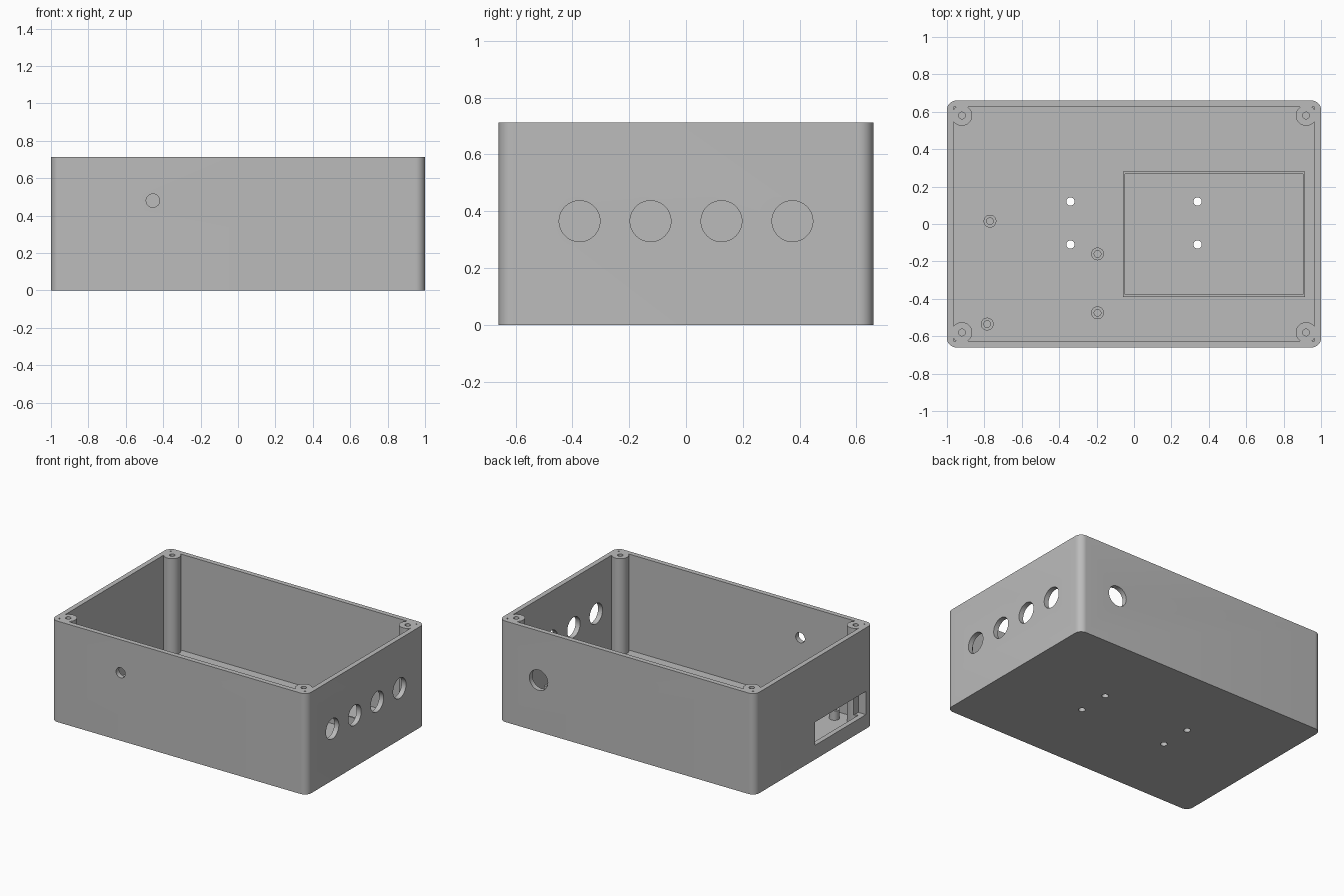
import bpy
import math
from math import pi

cube = bpy.data.objects.get("Cube")
if cube:
    bpy.data.objects.remove(cube, do_unlink=True)

LENGTH, WIDTH, HEIGHT = 2.0, 1.32, 0.713
WALL, FLOOR, CORNER = 0.035, 0.035, 0.05

grey = bpy.data.materials.new("light grey plastic")
grey.use_nodes = True
colour = (0.5, 0.5, 0.5, 1)
grey.diffuse_color = colour
grey.node_tree.nodes["Principled BSDF"].inputs["Base Color"].default_value = colour


def box(name, x, y, z):
    """Box spanning the given (low, high) ranges."""
    spans = (x, y, z)
    bpy.ops.mesh.primitive_cube_add(size=1, location=[(a + b) / 2 for a, b in spans])
    ob = bpy.context.object
    ob.name = name
    ob.scale = [b - a for a, b in spans]
    bpy.ops.object.transform_apply(location=True, rotation=True, scale=True)
    ob.data.materials.append(grey)
    return ob


def cylinder(name, centre, radius, length, axis="z", sides=48):
    """Cylinder centred on a point along one axis."""
    turn = {"x": (0, pi / 2, 0), "y": (pi / 2, 0, 0), "z": (0, 0, 0)}[axis]
    bpy.ops.mesh.primitive_cylinder_add(vertices=sides, radius=radius, depth=length,
                                        location=centre, rotation=turn)
    ob = bpy.context.object
    ob.name = name
    bpy.ops.object.transform_apply(location=True, rotation=True, scale=True)
    ob.data.materials.append(grey)
    return ob


def post(name, x, y, bottom, top, radius):
    return cylinder(name, (x, y, (bottom + top) / 2), radius, top - bottom)


def combine(target, tool, operation="DIFFERENCE"):
    """Apply a boolean and discard the tool."""
    tool.hide_render = True
    bpy.context.view_layer.objects.active = target
    mod = target.modifiers.new(operation.title(), "BOOLEAN")
    mod.operation, mod.solver, mod.object = operation, "EXACT", tool
    bpy.ops.object.modifier_apply(modifier=mod.name)
    bpy.data.objects.remove(tool, do_unlink=True)


def smooth(ob):
    bpy.ops.object.select_all(action="DESELECT")
    ob.select_set(True)
    bpy.context.view_layer.objects.active = ob
    bpy.ops.object.shade_smooth_by_angle(angle=math.radians(30))


# Case shell: rounded vertical corners, sharp inner cavity
hx, hy = LENGTH / 2, WIDTH / 2
case = box("case", (-hx, hx), (-hy, hy), (0, HEIGHT))
weights = case.data.attributes.new("bevel_weight_edge", "FLOAT", "EDGE")
for edge in case.data.edges:
    a, b = (case.data.vertices[i].co for i in edge.vertices)
    weights.data[edge.index].value = float(abs(a.z - b.z) > WALL)
bevel = case.modifiers.new("Corners", "BEVEL")
bevel.limit_method, bevel.width, bevel.segments = "WEIGHT", CORNER, 10
bpy.ops.object.modifier_apply(modifier=bevel.name)
combine(case, box("cavity", (WALL - hx, hx - WALL), (WALL - hy, hy - WALL), (FLOOR, 1)))

# Corner screw bosses with blind holes
for sx in (-1, 1):
    for sy in (-1, 1):
        x, y = sx * 0.92, sy * 0.58
        combine(case, post("boss", x, y, FLOOR / 2, HEIGHT, 0.055), "UNION")
        combine(case, post("screw_hole", x, y, HEIGHT - 0.25, 1, 0.018))

# Row of four round openings in the left wall
for i in range(4):
    combine(case, cylinder("side_hole", (hx, -0.375 + i * 0.25, 0.365), 0.072, 0.2, "x"))

# Small front opening, large back opening
combine(case, cylinder("front_hole", (-0.455, -hy, 0.48), 0.036, 0.2, "y"))
combine(case, cylinder("back_hole", (0.69, hy, 0.365), 0.072, 0.2, "y"))

# Rectangular connector opening in the right wall
combine(case, box("connector_slot", (-1.1, -0.94), (-0.58, -0.01), (0.1, 0.264)))

# Mounting holes through the floor
for x in (-0.34, 0.34):
    for y in (-0.11, 0.12):
        combine(case, post("floor_hole", x, y, -0.1, 0.1, 0.022))
smooth(case)

# Hollow standoffs for a circuit board
for i, (x, y) in enumerate([(-0.77, 0.015), (-0.785, -0.535), (-0.195, -0.16), (-0.195, -0.475)]):
    standoff = post(f"standoff_{i + 1}", x, y, FLOOR - 0.005, 0.1, 0.034)
    combine(standoff, post("standoff_hole", x, y, FLOOR, 0.2, 0.018))
    smooth(standoff)

# Thin raised frame on the floor
frame = box("tray_frame", (-0.06, 0.915), (-0.39, 0.28), (FLOOR - 0.005, 0.12))
combine(frame, box("frame_opening", (-0.048, 0.903), (-0.378, 0.268), (0, 0.2)))
